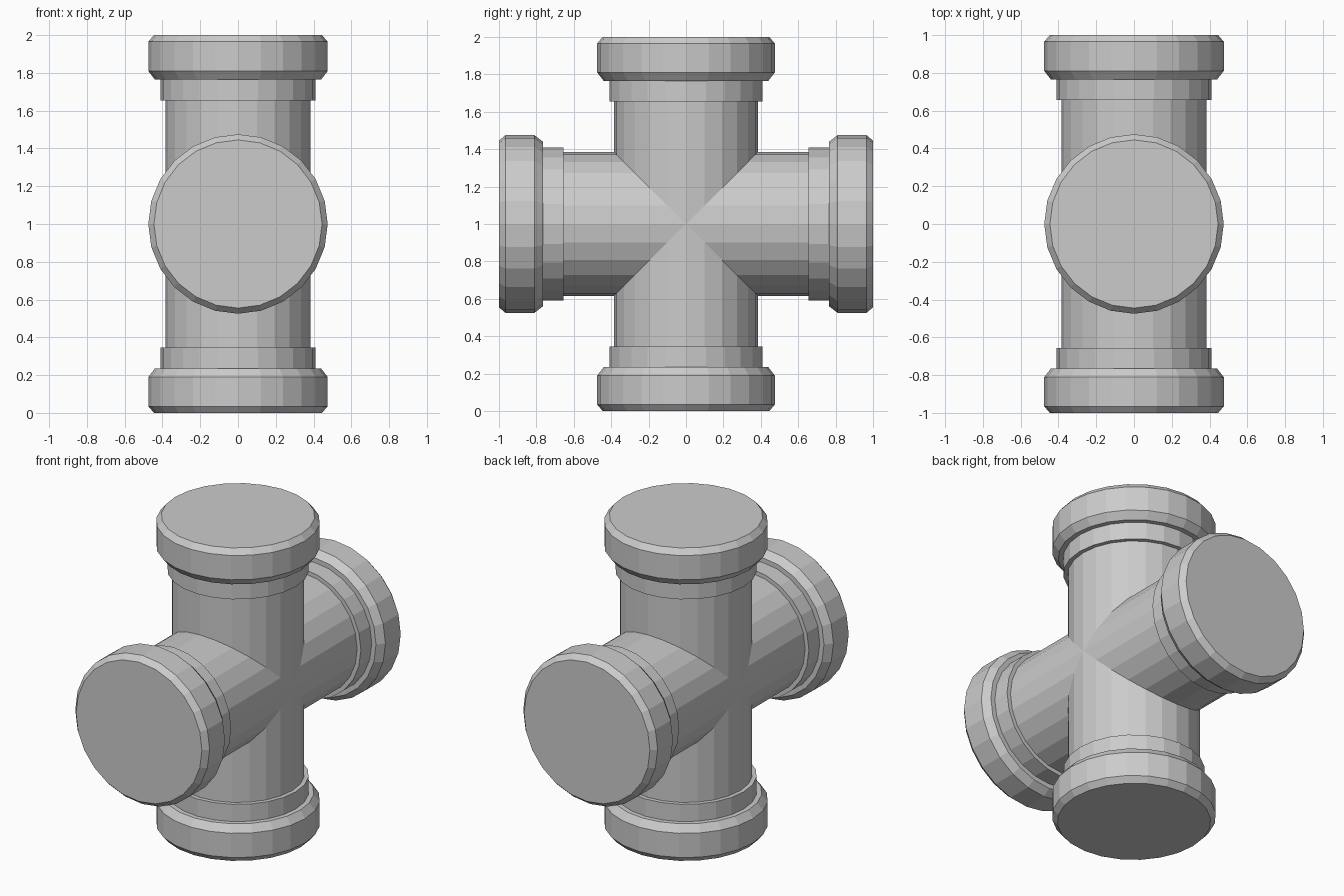
import bpy, bmesh
from math import cos, sin, pi
from mathutils import Matrix, Vector

if "Cube" in bpy.data.objects:
    bpy.data.objects.remove(bpy.data.objects["Cube"])

SIDES = 24
PIPE_R = 0.384
# (radius, distance from the centre) from pipe to socket end
PROFILE = [(PIPE_R, 0.655), (0.41, 0.655), (0.41, 0.765), (0.44, 0.765),
           (0.475, 0.81), (0.475, 0.965), (0.445, 1.0)]


def add_arm(bm, turn):
    """One pipe arm with collar and socket, mitred at the centre."""
    rot = Matrix.Rotation(turn, 4, 'X')

    def ring(radius, dist):
        verts = []
        for i in range(SIDES):
            a = 2 * pi * i / SIDES
            x, y = radius * cos(a), radius * sin(a)
            z = abs(y) if dist is None else dist   # None = mitre cut
            verts.append(bm.verts.new(rot @ Vector((x, y, z))))
        return verts

    rings = [ring(PIPE_R, None)] + [ring(r, d) for r, d in PROFILE]
    for lo, hi in zip(rings, rings[1:]):
        for i in range(SIDES):
            j = (i + 1) % SIDES
            bm.faces.new((lo[i], lo[j], hi[j], hi[i]))
    bm.faces.new(rings[-1])   # flat closed end


# Four arms welded into one fitting
bm = bmesh.new()
for k in range(4):
    add_arm(bm, k * pi / 2)
bmesh.ops.remove_doubles(bm, verts=bm.verts, dist=0.0005)
bmesh.ops.translate(bm, verts=bm.verts, vec=(0, 0, 1))

mesh = bpy.data.meshes.new("pipe_cross")
bm.to_mesh(mesh)
bm.free()
bpy.context.collection.objects.link(bpy.data.objects.new("pipe_cross", mesh))
